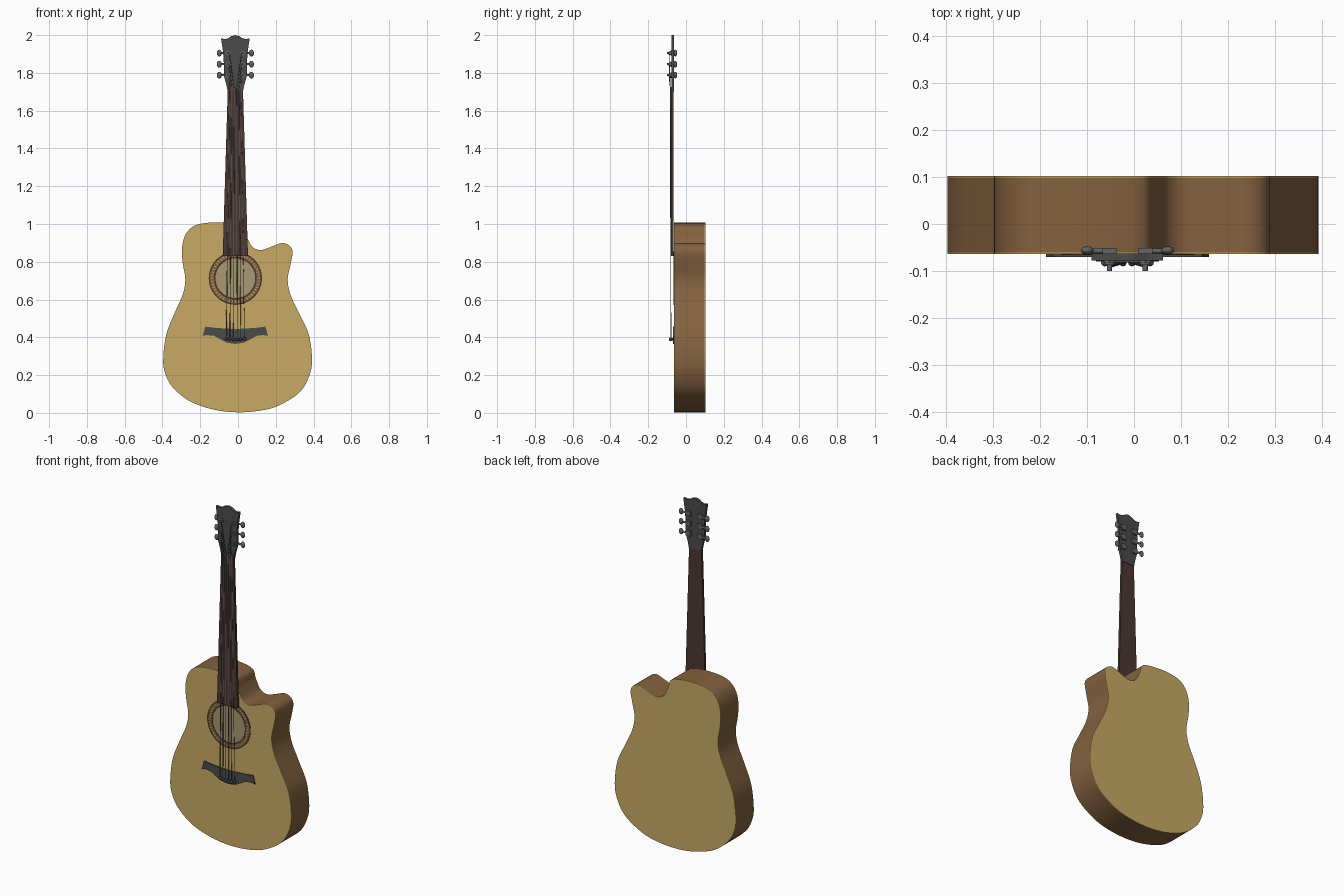
import bpy, bmesh, math
from mathutils import Vector, Matrix

if "Cube" in bpy.data.objects:
    bpy.data.objects.remove(bpy.data.objects["Cube"])


def material(name, r, g, b):
    m = bpy.data.materials.new(name)
    m.diffuse_color = (r, g, b, 1)
    m.use_nodes = True
    m.node_tree.nodes["Principled BSDF"].inputs["Base Color"].default_value = m.diffuse_color
    return m


SPRUCE = material("pale_wood", 0.58, 0.40, 0.13)
BROWN = material("side_wood", 0.23, 0.12, 0.05)
ROSE = material("dark_wood", 0.07, 0.038, 0.032)
DARK = material("dark_grey", 0.07, 0.07, 0.07)
HOLE = material("hole_shade", 0.40, 0.32, 0.16)
METAL = material("metal", 0.13, 0.13, 0.13)
CX = -0.014  # centre line of the neck


def finish(name, bm, mat, smooth=True):
    bmesh.ops.recalc_face_normals(bm, faces=bm.faces)
    me = bpy.data.meshes.new(name)
    bm.to_mesh(me)
    bm.free()
    ob = bpy.data.objects.new(name, me)
    bpy.context.collection.objects.link(ob)
    me.materials.append(mat)
    if smooth:
        bpy.ops.object.select_all(action='DESELECT')
        ob.select_set(True)
        bpy.context.view_layer.objects.active = ob
        bpy.ops.object.shade_smooth_by_angle(angle=math.radians(35))
    return ob


def spline(pts, n=5):
    """Closed smooth outline through the given points."""
    out, k = [], len(pts)
    for i in range(k):
        a, b, c, d = (Vector(pts[(i + j) % k]) for j in (-1, 0, 1, 2))
        for s in range(n):
            t = s / n
            out.append(0.5 * (2 * b + (c - a) * t + (2 * a - 5 * b + 4 * c - d) * t * t
                              + (3 * b - a - 3 * c + d) * t ** 3))
    return out


def plate(name, pts, y0, y1, mat):
    """Front outline (x, z) extruded from y0 to y1."""
    bm = bmesh.new()
    f = bm.faces.new([bm.verts.new((p[0], y0, p[1])) for p in pts])
    r = bmesh.ops.extrude_face_region(bm, geom=[f])
    vs = [v for v in r["geom"] if isinstance(v, bmesh.types.BMVert)]
    bmesh.ops.translate(bm, verts=vs, vec=(0, y1 - y0, 0))
    return finish(name, bm, mat)


def rod(bm, a, b, r, seg=12, r2=None):
    a, b = Vector(a), Vector(b)
    d = b - a
    m = Matrix.Translation((a + b) / 2) @ d.to_track_quat('Z', 'Y').to_matrix().to_4x4()
    bmesh.ops.create_cone(bm, cap_ends=True, segments=seg, radius1=r,
                          radius2=r if r2 is None else r2, depth=d.length, matrix=m)


def ring(name, r0, r1, y0, y1, mat, seg=64):
    bm = bmesh.new()
    prof = [(r0, y0), (r1, y0), (r1, y1), (r0, y1)]
    rows = [[bm.verts.new((CX + r * math.cos(2 * math.pi * i / seg), y,
                           0.713 + r * math.sin(2 * math.pi * i / seg))) for r, y in prof]
            for i in range(seg)]
    for i in range(seg):
        a, b = rows[i], rows[(i + 1) % seg]
        for j in range(4):
            k = (j + 1) % 4
            bm.faces.new((a[j], a[k], b[k], b[j]))
    return finish(name, bm, mat)


# body with cutaway
outline = spline([
    (-0.09, 1.008), (-0.187, 1.003), (-0.245, 0.982), (-0.282, 0.935), (-0.297, 0.865),
    (-0.292, 0.79), (-0.279, 0.705), (-0.293, 0.626), (-0.335, 0.53), (-0.38, 0.414),
    (-0.396, 0.28), (-0.384, 0.205), (-0.345, 0.135), (-0.256, 0.062), (-0.13, 0.018),
    (0.0, 0.003), (0.13, 0.014), (0.225, 0.043), (0.325, 0.108), (0.375, 0.19),
    (0.392, 0.28), (0.375, 0.414), (0.327, 0.52), (0.28, 0.62), (0.263, 0.705),
    (0.278, 0.785), (0.289, 0.85), (0.273, 0.885), (0.232, 0.899), (0.177, 0.88),
    (0.12, 0.862), (0.075, 0.88), (0.045, 0.935), (0.02, 0.99)])
plate("body_sides", outline, -0.060, 0.098, BROWN)
plate("soundboard", outline, -0.064, -0.060, SPRUCE)
plate("back_board", outline, 0.098, 0.102, SPRUCE)

# sound hole and rosette
bm = bmesh.new()
rod(bm, (CX, -0.063, 0.713), (CX, -0.0648, 0.713), 0.107, 64)
finish("sound_hole", bm, HOLE)
ring("rosette_band", 0.113, 0.134, -0.063, -0.0655, BROWN)
ring("rosette_inner_ring", 0.105, 0.113, -0.063, -0.066, ROSE)
ring("rosette_outer_ring", 0.134, 0.141, -0.063, -0.066, ROSE)
bm = bmesh.new()
for i in range(48):
    a = 2 * math.pi * i / 48
    m = (Matrix.Translation((CX, -0.065, 0.713)) @ Matrix.Rotation(a, 4, 'Y')
         @ Matrix.Translation((0.1235, 0, 0)) @ Matrix.Diagonal((0.012, 0.002, 0.005, 1)))
    bmesh.ops.create_cube(bm, size=1, matrix=m)
finish("rosette_inlays", bm, SPRUCE, False)

# neck and fretboard
plate("fretboard", [(CX - 0.067, 0.83), (CX + 0.067, 0.83), (CX + 0.04, 1.72),
                    (CX - 0.04, 1.72)], -0.0795, -0.066, ROSE)
plate("nut", [(CX - 0.04, 1.712), (CX + 0.04, 1.712), (CX + 0.04, 1.724),
              (CX - 0.04, 1.724)], -0.082, -0.066, DARK)

# headstock
half = [(0.04, 1.70), (0.047, 1.735), (0.061, 1.785), (0.061, 1.85), (0.065, 1.91),
        (0.076, 1.983), (0.055, 1.979), (0.038, 1.983), (0.022, 1.994)]
head = ([(CX + x, z) for x, z in half] + [(CX, 2.0)]
        + [(CX - x, z) for x, z in reversed(half)])
plate("headstock", head, -0.078, -0.063, DARK)

# bridge
half = [(0.06, 0.447), (0.115, 0.451), (0.159, 0.457), (0.173, 0.408), (0.15, 0.412),
        (0.115, 0.409), (0.08, 0.39), (0.045, 0.372)]
bridge = ([(CX, 0.444)] + [(CX + x, z) for x, z in half] + [(CX, 0.365)]
          + [(CX - x, z) for x, z in reversed(half)])
plate("bridge", bridge, -0.070, -0.063, DARK)

# tuning machines
ZS = (1.788, 1.846, 1.905)
for side, label in ((-1, "left"), (1, "right")):
    for n, z in enumerate(ZS):
        x = CX + side * 0.038
        bm = bmesh.new()
        rod(bm, (x, -0.06, z), (x, -0.10, z), 0.0055)
        rod(bm, (x, -0.076, z), (x, -0.083, z), 0.014, 6)
        rod(bm, (x, -0.083, z), (x, -0.087, z), 0.010, 16)
        bmesh.ops.create_cube(bm, size=1, matrix=Matrix.Translation(
            (x, -0.058, z)) @ Matrix.Diagonal((0.03, 0.014, 0.03, 1)))
        rod(bm, (x, -0.057, z), (CX + side * 0.08, -0.057, z), 0.0055)
        finish(f"tuner_{label}_{n + 1}", bm, METAL)
        bm = bmesh.new()
        bmesh.ops.create_uvsphere(bm, u_segments=16, v_segments=10, radius=1,
                                  matrix=Matrix.Translation((CX + side * 0.085, -0.056, z))
                                  @ Matrix.Diagonal((0.0135, 0.009, 0.018, 1)))
        finish(f"tuner_button_{label}_{n + 1}", bm, METAL)

# strings and bridge pins
for i in range(6):
    u = (i - 2.5) / 2.5
    side = -1 if i < 3 else 1
    row = i if i < 3 else 5 - i
    pin = (CX + u * 0.048, -0.080, 0.392 - 0.006 * (1 - abs(u)))
    nut = (CX + u * 0.031, -0.0825, 1.718)
    post = (CX + side * 0.033, -0.090, ZS[row])
    r = 0.0022 - 0.0002 * i
    bm = bmesh.new()
    rod(bm, pin, nut, r, 8)
    rod(bm, nut, post, r, 8)
    finish(f"string_{i + 1}", bm, METAL)
    bm = bmesh.new()
    rod(bm, (pin[0], -0.068, pin[2]), (pin[0], -0.082, pin[2]), 0.005)
    bmesh.ops.create_uvsphere(bm, u_segments=12, v_segments=8, radius=0.008,
                              matrix=Matrix.Translation((pin[0], -0.082, pin[2])))
    finish(f"bridge_pin_{i + 1}", bm, DARK)
